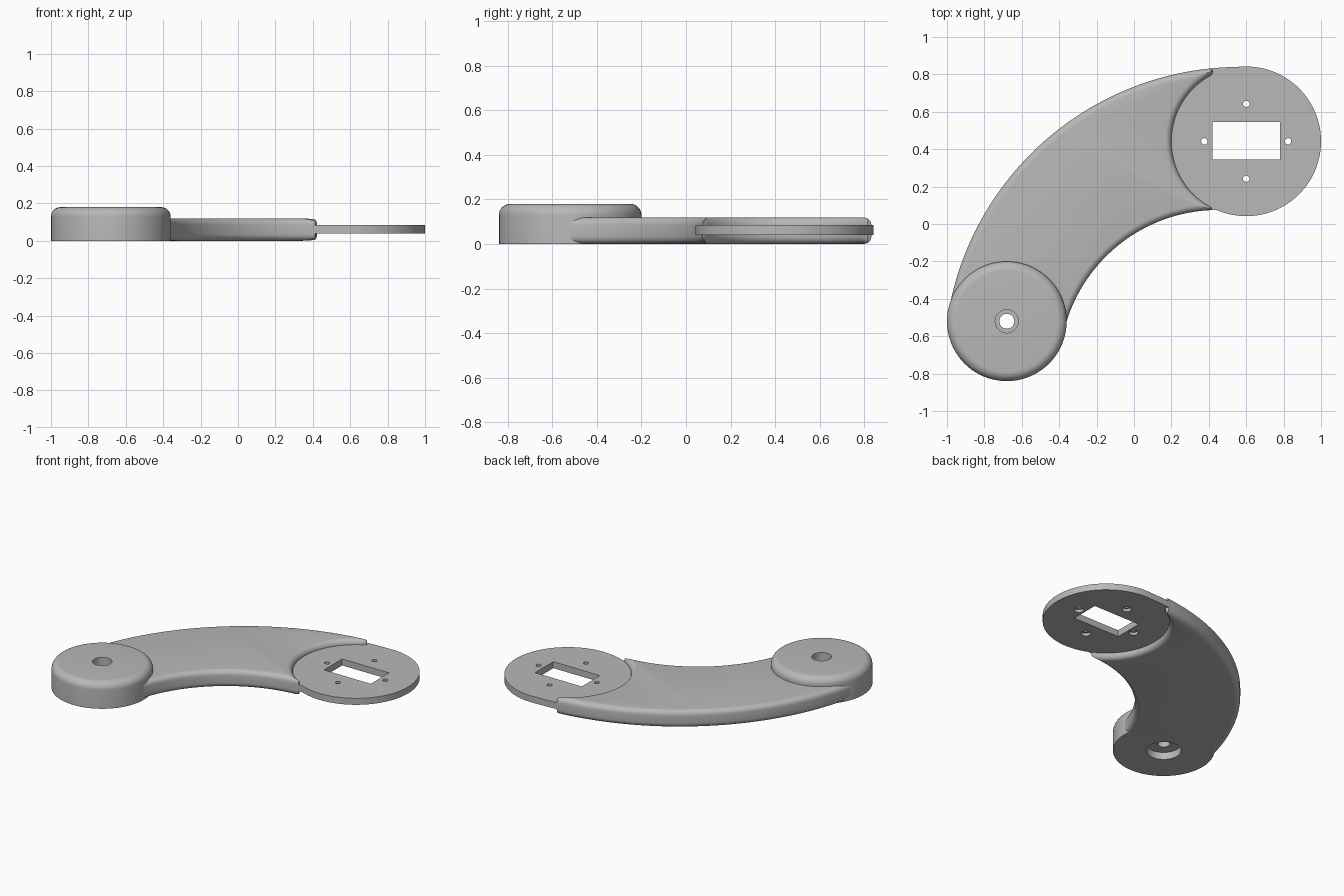
import bpy, bmesh, math
from math import sin, cos, pi, atan2, asin, sqrt, radians

if "Cube" in bpy.data.objects:
    bpy.data.objects.remove(bpy.data.objects["Cube"])

grey = bpy.data.materials.new("matte_grey")
grey.diffuse_color = (0.48, 0.48, 0.48, 1)
grey.use_nodes = True
grey.node_tree.nodes["Principled BSDF"].inputs["Base Color"].default_value = grey.diffuse_color

# Circles that define the plan: (centre x, centre y, radius)
OUTER = (0.57, -0.746, 1.586)
INNER = (0.45, -0.774, 0.849)
DISC = (0.60, 0.442, 0.40)
HUB = (-0.68, -0.52)
ROUND = 0.035


def finish(name, bm):
    bmesh.ops.recalc_face_normals(bm, faces=bm.faces)
    me = bpy.data.meshes.new(name)
    bm.to_mesh(me)
    bm.free()
    me.materials.append(grey)
    ob = bpy.data.objects.new(name, me)
    bpy.context.collection.objects.link(ob)
    return ob


def smooth(ob):
    bpy.ops.object.select_all(action='DESELECT')
    ob.select_set(True)
    bpy.context.view_layer.objects.active = ob
    bpy.ops.object.shade_smooth_by_angle(angle=radians(35))


def arc(c, r, a0, a1, n):
    return [(c[0] + r * cos(a0 + (a1 - a0) * i / n),
             c[1] + r * sin(a0 + (a1 - a0) * i / n)) for i in range(n + 1)]


def loft(bm, layers, caps=True):
    """Bridge closed outlines given as (points, z)."""
    rings = [[bm.verts.new((x, y, z)) for x, y in pts] for pts, z in layers]
    n = len(rings[0])
    for a, b in zip(rings, rings[1:]):
        for i in range(n):
            j = (i + 1) % n
            bm.faces.new((a[i], a[j], b[j], b[i]))
    if caps:
        bm.faces.new(rings[0])
        bm.faces.new(rings[-1])


def lathe(bm, profile, centre, n, caps=False):
    """Stack circles; a ring profile closes by repeating its first point."""
    loft(bm, [(arc(centre, r, 0, 2 * pi * (n - 1) / n, n - 1), z)
              for r, z in profile], caps)


# Curved arm: plan outline inset by d, stacked to round the edges
def height(c, r, x, side=1):
    return c[1] + side * sqrt(max(r * r - (x - c[0]) ** 2, 0))


def arm_outline(d):
    ro, ri, rc = OUTER[2] - d, INNER[2] + d, DISC[2] + d
    xt = xb = 0.412
    while height(OUTER, ro, xt) < height(DISC, rc, xt):
        xt -= 0.0005
    while height(INNER, ri, xb) > height(DISC, rc, xb, -1):
        xb -= 0.0005
    top_o, top_c = height(OUTER, ro, xt), height(DISC, rc, xt)
    bot_i, bot_c = height(INNER, ri, xb), height(DISC, rc, xb, -1)

    def ang(c, x, y):
        return atan2(y - c[1], x - c[0])

    pts = arc(OUTER, ro, pi - asin((-0.42 - OUTER[1]) / ro), ang(OUTER, xt, top_o), 56)
    pts.append((xt + 0.3 * (top_o - top_c), (top_o + top_c) / 2))
    pts += arc(DISC, rc, ang(DISC, xt, top_c), ang(DISC, xb, bot_c) + 2 * pi, 44)
    pts.append((xb + 0.3 * (bot_c - bot_i), (bot_i + bot_c) / 2))
    pts += arc(INNER, ri, ang(INNER, xb, bot_i), pi - asin((-0.52 - INNER[1]) / ri), 44)
    pts.append((-0.68, -0.32))
    return pts


STEPS = 6
layers = []
for i in range(STEPS + 1):
    t = pi / 2 * i / STEPS
    layers.append((arm_outline(ROUND * (1 - sin(t))), ROUND * (1 - cos(t))))
for i in range(STEPS + 1):
    t = pi / 2 * i / STEPS
    layers.append((arm_outline(ROUND * (1 - cos(t))), 0.12 - ROUND * (1 - sin(t))))
bm = bmesh.new()
loft(bm, layers)
smooth(finish("curved_arm", bm))

# Round hub with stepped bore and rounded top rim
rim = [(0.27 + 0.05 * cos(pi / 2 * i / 8), 0.13 + 0.05 * sin(pi / 2 * i / 8))
       for i in range(9)]
profile = [(0.11, 0), (0.32, 0)] + rim + [(0.062, 0.18), (0.062, 0.11), (0.04, 0.11),
                                          (0.04, 0.05), (0.11, 0.05), (0.11, 0)]
bm = bmesh.new()
lathe(bm, profile, HUB, 80)
bmesh.ops.remove_doubles(bm, verts=bm.verts, dist=1e-5)
smooth(finish("hub", bm))

# Thin mounting plate, blended into the arm's edges
outline = arc(DISC, 0.40, radians(-113), radians(93), 64)
outline += [(x, height(OUTER, OUTER[2], x)) for x in (0.53, 0.48, 0.43, 0.38)]
outline += arc(DISC, 0.41, radians(130), radians(230), 24)
outline += [(x, height(INNER, INNER[2], x)) for x in (0.36, 0.39, 0.42)]
bm = bmesh.new()
loft(bm, [(outline, 0.04), (outline, 0.085)])
plate = finish("mounting_plate", bm)

# Cutter: rectangular window and four screw holes recessed underneath
bm = bmesh.new()
window = [(0.42, 0.345), (0.78, 0.345), (0.78, 0.545), (0.42, 0.545)]
loft(bm, [(window, 0), (window, 0.2)])
for dx, dy in ((0.224, 0), (-0.224, 0), (0, 0.2), (0, -0.2)):
    lathe(bm, [(0.03, 0.0), (0.03, 0.06), (0.017, 0.06), (0.017, 0.2)],
          (DISC[0] + dx, DISC[1] + dy), 24, caps=True)
cutter = finish("plate_cutter", bm)
cutter.hide_render = True
cut = plate.modifiers.new("holes", 'BOOLEAN')
cut.operation = 'DIFFERENCE'
cut.solver = 'EXACT'
cut.object = cutter
bpy.context.view_layer.objects.active = plate
bpy.ops.object.modifier_apply(modifier=cut.name)
bpy.data.objects.remove(cutter)
smooth(plate)
